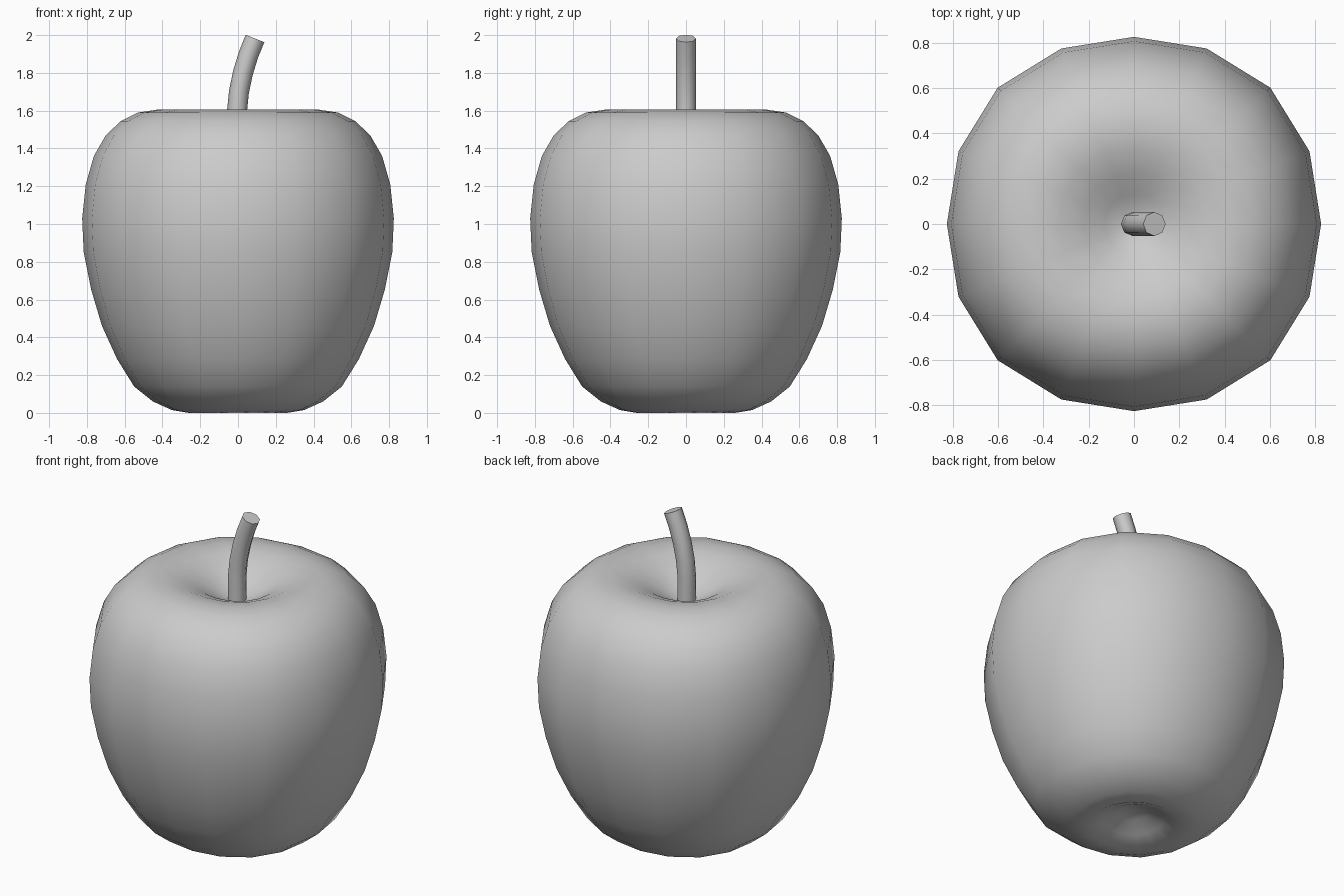
import bpy, bmesh
from math import sin, cos, pi, radians
from mathutils import Vector

if "Cube" in bpy.data.objects:
    bpy.data.objects.remove(bpy.data.objects["Cube"])


def loft(name, rings, start=None, end=None, angle=60):
    """Skin a list of equal-sized rings; close ends with a pole point or a flat cap."""
    bm = bmesh.new()
    loops = [[bm.verts.new(p) for p in ring] for ring in rings]
    n = len(loops[0])
    for a, b in zip(loops, loops[1:]):
        for i in range(n):
            j = (i + 1) % n
            bm.faces.new((a[i], a[j], b[j], b[i]))
    for loop, pole in ((loops[0], start), (loops[-1], end)):
        if pole is None:
            bm.faces.new(loop)
        else:
            v = bm.verts.new(pole)
            for i in range(n):
                bm.faces.new((loop[i], loop[(i + 1) % n], v))
    bmesh.ops.recalc_face_normals(bm, faces=bm.faces)
    mesh = bpy.data.meshes.new(name)
    bm.to_mesh(mesh)
    bm.free()
    obj = bpy.data.objects.new(name, mesh)
    bpy.context.collection.objects.link(obj)
    bpy.ops.object.select_all(action='DESELECT')
    obj.select_set(True)
    bpy.context.view_layer.objects.active = obj
    bpy.ops.object.shade_smooth_by_angle(angle=radians(angle))
    return obj


# Fruit body: 16-sided, very slightly squarish, dimpled at both ends
profile = [(0.08, 0.085), (0.17, 0.04), (0.26, 0.003), (0.35, 0.015),
           (0.45, 0.06), (0.55, 0.14), (0.64, 0.285), (0.72, 0.46),
           (0.778, 0.655), (0.817, 0.85), (0.825, 1.03), (0.806, 1.21),
           (0.763, 1.36), (0.70, 1.47), (0.62, 1.545), (0.53, 1.59),
           (0.43, 1.605), (0.33, 1.59), (0.22, 1.545), (0.13, 1.49),
           (0.06, 1.455)]
rings = []
for r, z in profile:
    ring = []
    for i in range(16):
        t = 2 * pi * i / 16
        k = r * (1.015 - 0.015 * cos(4 * t))
        ring.append((k * cos(t), k * sin(t), z))
    rings.append(ring)
rings[2] = [(x, y, 0) for x, y, z in rings[2]]
loft("fruit_body", rings, (0, 0, 0.1), (0, 0, 1.445))

# Stem: 8-sided tube leaning towards +x
path = [Vector((x, 0, z)) for x, z in
        [(-0.005, 1.42), (-0.005, 1.60), (0.005, 1.70), (0.026, 1.80),
         (0.055, 1.895), (0.09, 1.982)]]
rings = []
for i, p in enumerate(path):
    d = (path[min(i + 1, len(path) - 1)] - path[max(i - 1, 0)]).normalized()
    side = Vector((d.z, 0, -d.x))
    rings.append([p + 0.053 * (cos(a) * side + sin(a) * Vector((0, 1, 0)))
                  for a in [2 * pi * k / 8 for k in range(8)]])
loft("stem", rings, angle=50)
